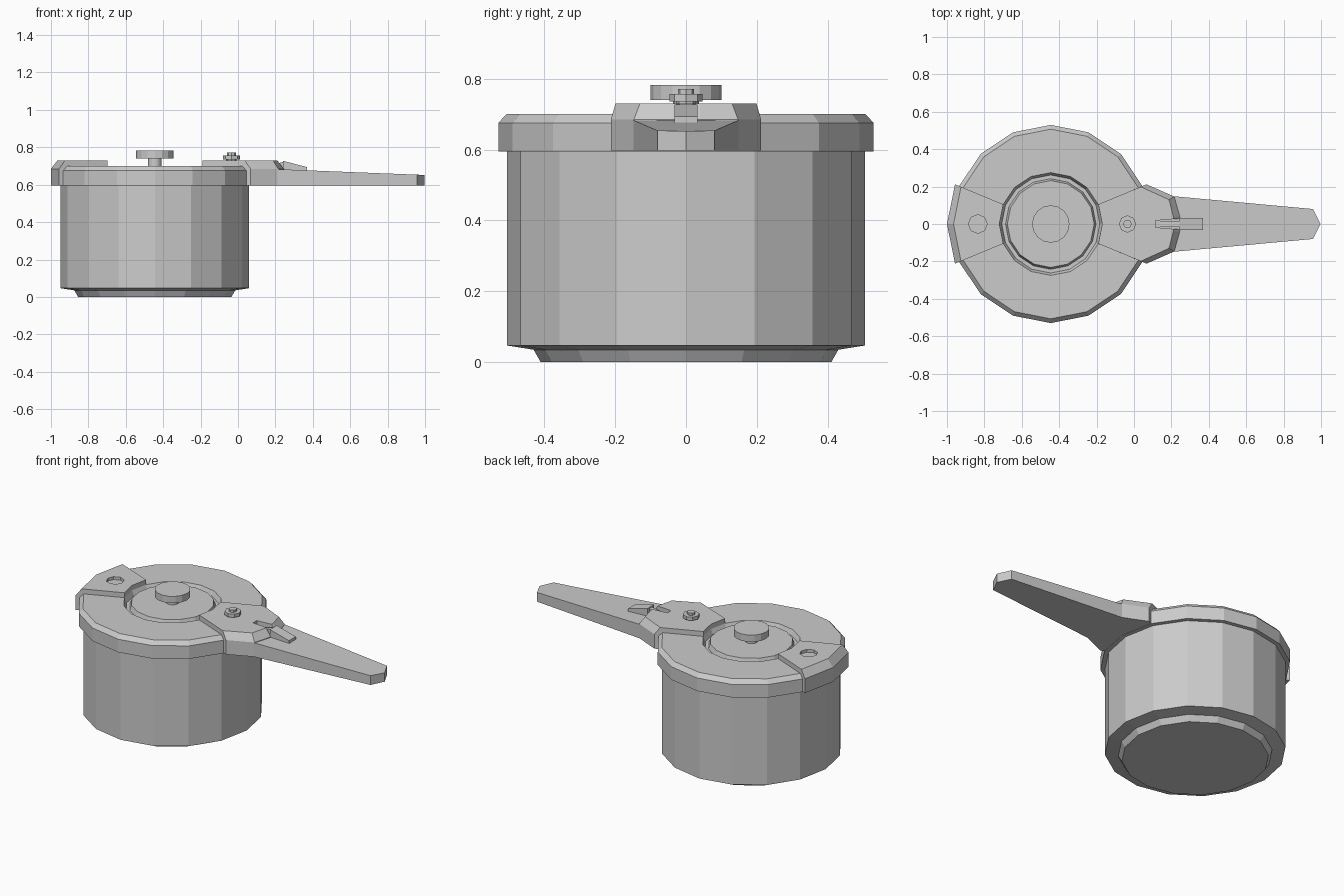
import bpy
import bmesh
from math import cos, sin, pi

cube = bpy.data.objects.get("Cube")
if cube:
    bpy.data.objects.remove(cube, do_unlink=True)

CX = -0.445          # pot axis
LID_TOP = 0.70
BRACKET_TOP = 0.73

metal = bpy.data.materials.new("grey_metal")
metal.use_nodes = True
grey = (0.6, 0.6, 0.6, 1)
metal.diffuse_color = grey
metal.node_tree.nodes["Principled BSDF"].inputs["Base Color"].default_value = grey


def loft(name, rings, cap_start=True, cap_end=True):
    """Skin a list of equal-length point rings into a flat shaded part."""
    bm = bmesh.new()
    loops = [[bm.verts.new(p) for p in ring] for ring in rings]
    n = len(rings[0])
    for a, b in zip(loops, loops[1:]):
        for i in range(n):
            j = (i + 1) % n
            bm.faces.new((a[i], a[j], b[j], b[i]))
    if cap_start:
        bm.faces.new(loops[0][::-1])
    if cap_end:
        bm.faces.new(loops[-1])
    bmesh.ops.recalc_face_normals(bm, faces=bm.faces)
    mesh = bpy.data.meshes.new(name)
    bm.to_mesh(mesh)
    bm.free()
    mesh.materials.append(metal)
    obj = bpy.data.objects.new(name, mesh)
    bpy.context.collection.objects.link(obj)
    return obj


def lathe(name, profile, x=CX, sides=16, **caps):
    """Turn (radius, z) pairs around a vertical axis at x."""
    steps = [2 * pi * i / sides for i in range(sides)]
    return loft(name, [[(x + r * cos(a), r * sin(a), z) for a in steps]
                       for r, z in profile], **caps)


def outline(half, z):
    """Mirror a half outline (first and last points on y = 0) at height z."""
    full = half + [(x, -y) for x, y in half[-2:0:-1]]
    return [(x, y, z) for x, y in full]


def cut(target, cutter):
    """Subtract cutter from target and discard it."""
    cutter.hide_render = True
    mod = target.modifiers.new("cut", 'BOOLEAN')
    mod.operation = 'DIFFERENCE'
    mod.solver = 'EXACT'
    mod.object = cutter
    graph = bpy.context.evaluated_depsgraph_get()
    mesh = bpy.data.meshes.new_from_object(target.evaluated_get(graph))
    target.modifiers.clear()
    target.data = mesh
    bpy.data.objects.remove(cutter, do_unlink=True)


# Pot body with stepped base
lathe("pot_body", [(0.41, 0), (0.43, 0.035), (0.505, 0.047), (0.505, 0.61)],
      cap_end=False)

# Lid with chamfered rim and ring groove
lathe("lid", [(0.49, 0.595), (0.53, 0.595), (0.53, 0.675), (0.507, LID_TOP),
              (0.275, LID_TOP), (0.262, 0.67), (0.242, 0.67),
              (0.232, LID_TOP)], cap_start=False)

# Lid knob
lathe("knob_stem", [(0.036, LID_TOP), (0.036, 0.742)])
lathe("knob", [(0.1, 0.74), (0.1, 0.782)])

# Short rear bracket with round hole
inner = [(-0.72, 0), (-0.699, 0.105)]
rear_base = inner + [(-0.957, 0.212), (-1.0, 0)]
rear_top = inner + [(-0.925, 0.199), (-0.965, 0)]
rear = loft("rear_bracket", [outline(rear_base, 0.597),
                             outline(rear_base, 0.685),
                             outline(rear_top, BRACKET_TOP)])
cut(rear, lathe("hole_cutter", [(0.05, 0.712), (0.05, 0.8)], x=-0.835, sides=8))

# Handle bracket with latch slot
inner = [(-0.17, 0), (-0.191, 0.105)]
grip_base = inner + [(0.067, 0.212), (0.215, 0.147), (0.245, 0.04), (0.245, 0)]
grip_top = inner + [(0.036, 0.199), (0.187, 0.13), (0.21, 0.04), (0.21, 0)]
bracket = loft("handle_bracket", [outline(grip_base, 0.597),
                                  outline(grip_base, 0.685),
                                  outline(grip_top, BRACKET_TOP)])
slot = [(0.115, 0), (0.115, 0.018), (0.3, 0.034), (0.3, 0)]
cut(bracket, loft("slot_cutter", [outline(slot, 0.692), outline(slot, 0.8)]))

# Tapered handle with pointed end
handle = [(0.16, 0), (0.16, 0.153), (0.957, 0.08), (0.997, 0)]
loft("handle", [outline(handle, 0.597),
                [(x, y, 0.685 - 0.033 * (x - 0.16) / 0.84)
                 for x, y, z in outline(handle, 0)]])


# Latch: sloping thumb tab and thin tongue in the slot
def wedge(name, x0, x1, half_width, z0, z1, bottom):
    side = [(x0, bottom), (x1, bottom), (x1, z1), (x0, z0)]
    loft(name, [[(x, y, z) for x, z in side] for y in (-half_width, half_width)])


wedge("latch_tab", 0.24, 0.37, 0.033, 0.728, 0.694, 0.67)
wedge("latch_tongue", 0.14, 0.245, 0.013, 0.70, 0.722, 0.68)

# Pressure valve on the handle bracket
lathe("valve", [(0.028, 0.725), (0.028, 0.736), (0.046, 0.736), (0.046, 0.757),
                (0.023, 0.757), (0.023, 0.771)], x=-0.035, sides=8)
